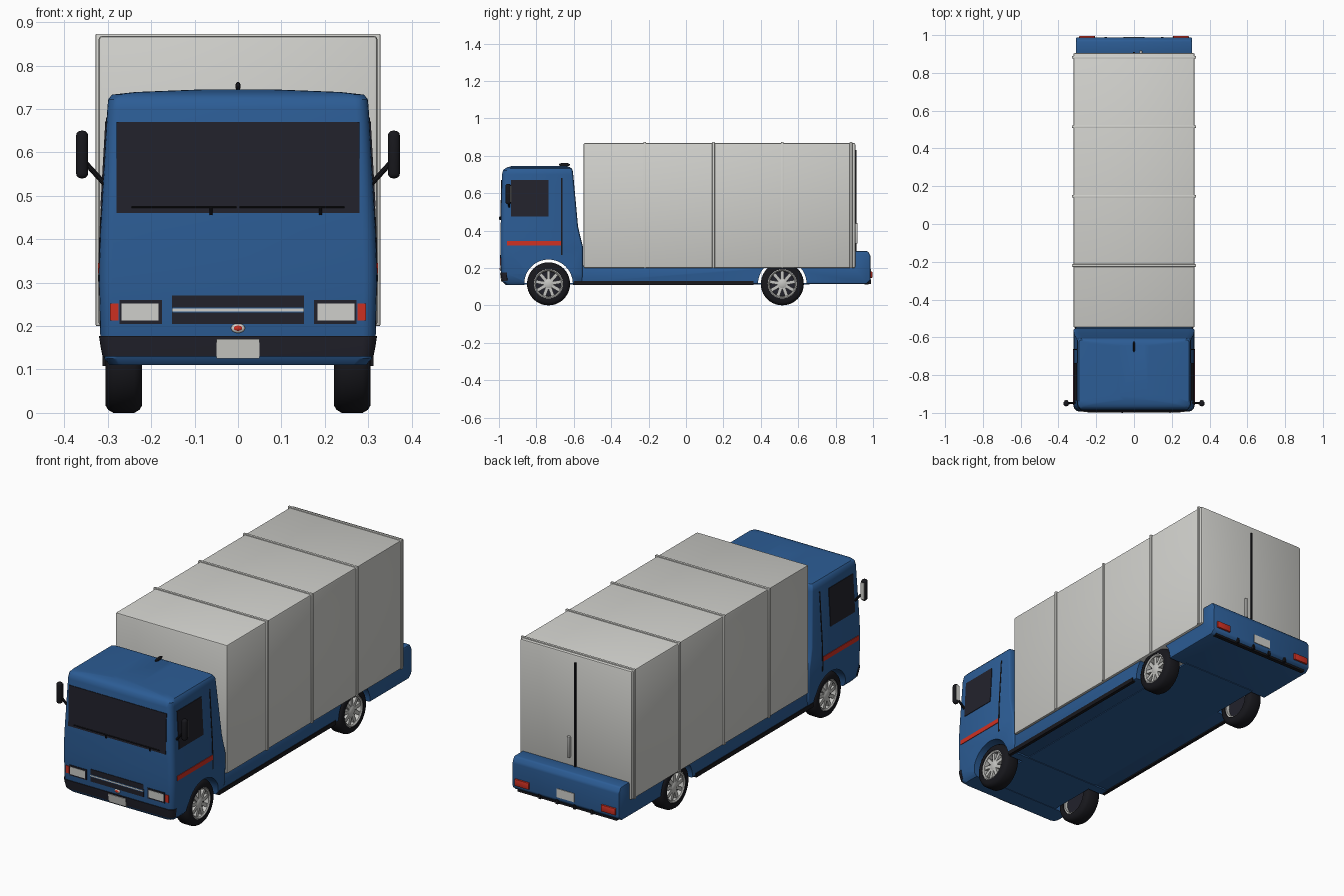
import bpy, bmesh, math
from mathutils import Vector, Matrix

if "Cube" in bpy.data.objects:
    bpy.data.objects.remove(bpy.data.objects["Cube"])


def mat(name, r, g, b):
    m = bpy.data.materials.new(name)
    m.diffuse_color = (r, g, b, 1)
    m.use_nodes = True
    m.node_tree.nodes["Principled BSDF"].inputs["Base Color"].default_value = m.diffuse_color
    return m


BLUE = mat("cab blue", 0.025, 0.108, 0.30)
PALE = mat("pale grey", 0.64, 0.64, 0.61)
GLASS = mat("dark glass", 0.016, 0.016, 0.025)
BLACK = mat("rubber black", 0.009, 0.009, 0.012)
RED = mat("signal red", 0.62, 0.03, 0.016)
METAL = mat("wheel metal", 0.56, 0.56, 0.54)


def apply_mods(o):
    bpy.context.view_layer.objects.active = o
    for m in list(o.modifiers):
        bpy.ops.object.modifier_apply(modifier=m.name)


def finish(name, bm, m, bevel=0, seg=2, cutters=(), angle=35):
    bmesh.ops.recalc_face_normals(bm, faces=bm.faces)
    me = bpy.data.meshes.new(name)
    bm.to_mesh(me)
    bm.free()
    me.materials.append(m)
    o = bpy.data.objects.new(name, me)
    bpy.context.collection.objects.link(o)
    if bevel:
        b = o.modifiers.new("bevel", 'BEVEL')
        b.width, b.segments = bevel, seg
    for c in cutters:
        b = o.modifiers.new("cut", 'BOOLEAN')
        b.operation, b.object, b.solver = 'DIFFERENCE', c, 'EXACT'
    bpy.ops.object.select_all(action='DESELECT')
    o.select_set(True)
    apply_mods(o)
    bpy.ops.object.shade_smooth_by_angle(angle=math.radians(angle))
    return o


def box(name, x0, x1, y0, y1, z0, z1, m, bevel=0, seg=2):
    bm = bmesh.new()
    mtx = Matrix.Translation(((x0 + x1) / 2, (y0 + y1) / 2, (z0 + z1) / 2)) @ \
        Matrix.Diagonal((x1 - x0, y1 - y0, z1 - z0, 1))
    bmesh.ops.create_cube(bm, size=1, matrix=mtx)
    return finish(name, bm, m, bevel, seg)


def loft(name, rings, m, cutters=()):
    bm = bmesh.new()
    loops = [[bm.verts.new(p) for p in r] for r in rings]
    n = len(loops[0])
    for a, b in zip(loops, loops[1:]):
        for i in range(n):
            bm.faces.new((a[i], a[(i + 1) % n], b[(i + 1) % n], b[i]))
    bm.faces.new(loops[0])
    bm.faces.new(loops[-1])
    return finish(name, bm, m, cutters=cutters)


def lathe(name, prof, m, centre, closed=False, n=40):
    """Spin (x, radius) points about the x axis."""
    bm = bmesh.new()
    loops = []
    for i in range(n):
        a = math.tau * i / n
        loops.append([bm.verts.new((centre[0] + x, centre[1] + r * math.cos(a),
                                    centre[2] + r * math.sin(a))) for x, r in prof])
    k = len(prof)
    for i in range(n):
        a, b = loops[i], loops[(i + 1) % n]
        for j in range(k if closed else k - 1):
            bm.faces.new((a[j], a[(j + 1) % k], b[(j + 1) % k], b[j]))
    bmesh.ops.remove_doubles(bm, verts=bm.verts, dist=1e-5)
    return finish(name, bm, m)


def rod(name, a, b, r, m):
    a, b = Vector(a), Vector(b)
    d = b - a
    bm = bmesh.new()
    mtx = Matrix.Translation((a + b) / 2) @ d.to_track_quat('Z', 'Y').to_matrix().to_4x4()
    bmesh.ops.create_cone(bm, cap_ends=True, segments=10, radius1=r, radius2=r,
                          depth=d.length, matrix=mtx)
    return finish(name, bm, m)


def ellipsoid(name, c, s, m):
    bm = bmesh.new()
    bmesh.ops.create_uvsphere(bm, u_segments=20, v_segments=12, radius=1,
                              matrix=Matrix.Translation(c) @ Matrix.Diagonal((*s, 1)))
    return finish(name, bm, m, angle=60)


# Cab shape by height: z, half width, front y, back y
CAB = [(0.11, 0.295, -0.965, -0.56), (0.125, 0.308, -0.98, -0.55), (0.17, 0.317, -0.988, -0.55),
       (0.31, 0.320, -0.992, -0.55), (0.36, 0.319, -0.992, -0.563), (0.42, 0.317, -0.991, -0.577),
       (0.70, 0.301, -0.984, -0.603), (0.722, 0.299, -0.978, -0.606), (0.733, 0.290, -0.966, -0.612),
       (0.739, 0.235, -0.952, -0.622), (0.745, 0.08, -0.93, -0.64)]


def cab_at(z):
    for a, b in zip(CAB, CAB[1:]):
        if a[0] <= z <= b[0]:
            t = (z - a[0]) / (b[0] - a[0])
            return [p + (q - p) * t for p, q in zip(a, b)]


def ring(z, hw, yf, yb, r=0.03, n=5):
    pts = []
    for cx, cy, a0 in ((hw - r, yb - r / 3, 0), (-hw + r, yb - r / 3, 90),
                       (-hw + r, yf + r, 180), (hw - r, yf + r, 270)):
        for i in range(n + 1):
            a = math.radians(a0 + 90 * i / n)
            ry = r / 3 if a0 < 180 else r
            pts.append((cx + r * math.cos(a), cy + ry * math.sin(a), z))
    return pts


def panel(name, face, u0, u1, z0, z1, m, lift=0.003):
    """Thin plate following the cab wall; face is 'front' or the side sign."""
    zs = sorted({z0, z1} | {c[0] for c in CAB if z0 < c[0] < z1})
    rings = []
    for d in (lift, -0.004):
        row = []
        for u in (u0, u1):
            for z in (zs if u == u0 else zs[::-1]):
                _, hw, yf, _ = cab_at(z)
                row.append((u, yf - d, z) if face == 'front' else (face * (hw + d), u, z))
        rings.append(row)
    return loft(name, rings, m)


# Wheel arch cutters
AXLES = (-0.735, 0.515)
cutters = []
for y in AXLES:
    c = lathe("arch_cutter", [(-0.5, 0), (-0.5, 0.13), (0.5, 0.13), (0.5, 0)], BLUE, (0, y, 0.115), n=48)
    c.hide_render = True
    cutters.append(c)

# Cab, chassis and floor
loft("cab", [ring(*c) for c in CAB], BLUE, cutters)
bm = bmesh.new()
f = bm.faces.new([bm.verts.new((-0.308, y, z)) for y, z in (
    (-0.58, 0.115), (0.965, 0.115), (0.987, 0.135), (0.987, 0.265), (0.972, 0.29),
    (0.89, 0.29), (0.89, 0.212), (-0.58, 0.212))])
ext = bmesh.ops.extrude_face_region(bm, geom=[f])
bmesh.ops.translate(bm, vec=(0.616, 0, 0), verts=[v for v in ext["geom"] if isinstance(v, bmesh.types.BMVert)])
finish("chassis", bm, BLUE, bevel=0.007, cutters=cutters)
box("floor_plate", -0.215, 0.215, -0.88, 0.66, 0.112, 0.12, BLUE)

# Cargo box with ribs, door seam and handle
box("cargo_box", -0.321, 0.321, -0.548, 0.905, 0.20, 0.868, PALE, 0.008)
for y in (-0.22, 0.147, 0.515, 0.882):
    box("cargo_rib", -0.328, 0.328, y - 0.007, y + 0.007, 0.20, 0.873, PALE, 0.003)
box("door_seam", -0.004, 0.004, 0.90, 0.911, 0.28, 0.83, BLACK)
box("door_handle", 0.028, 0.044, 0.90, 0.918, 0.33, 0.44, METAL, 0.004)

# Windscreen and wipers
panel("windscreen", 'front', -0.28, 0.28, 0.46, 0.67, GLASS)
for x0, x1, p in ((-0.245, -0.003, -0.062), (0.003, 0.245, 0.19)):
    rod("wiper_blade", (x0, -0.996, 0.474), (x1, -0.996, 0.474), 0.0025, BLACK)
    rod("wiper_arm", (p, -0.994, 0.456), (p, -0.997, 0.474), 0.004, BLACK)

# Grille, bumper, plate and badge
panel("grille", 'front', -0.152, 0.152, 0.205, 0.27, GLASS)
panel("grille_gap", 'front', -0.152, 0.152, 0.231, 0.243, BLUE, 0.004)
panel("grille_strip", 'front', -0.152, 0.152, 0.234, 0.240, PALE, 0.005)
bumper = []
for z in (0.13, 0.15, 0.177):
    _, hw, yf, _ = cab_at(z)
    bumper.append(ring(z, hw + 0.003, yf - 0.004, -0.95))
loft("front_bumper", bumper, GLASS)
panel("front_plate", 'front', -0.05, 0.05, 0.125, 0.17, PALE, 0.007)
ellipsoid("badge_rim", (0, -0.989, 0.195), (0.016, 0.006, 0.011), PALE)
ellipsoid("badge_centre", (0, -0.991, 0.195), (0.011, 0.006, 0.007), RED)

for s in (-1, 1):
    # Lamps
    panel("headlight_frame", 'front', s * 0.175, s * 0.273, 0.205, 0.26, GLASS)
    panel("headlight", 'front', s * 0.183, s * 0.268, 0.213, 0.252, PALE, 0.005)
    panel("indicator", 'front', s * 0.275, s * 0.295, 0.213, 0.252, RED)
    box("tail_light", min(s * 0.207, s * 0.29), max(s * 0.207, s * 0.29), 0.97, 0.996, 0.147, 0.182, RED, 0.003)
    # Cab sides
    panel("side_window", s, -0.935, -0.735, 0.475, 0.67, GLASS)
    panel("side_stripe", s, -0.958, -0.667, 0.321, 0.345, RED)
    panel("door_gap", s, -0.667, -0.661, 0.27, 0.68, BLACK, 0.002)
    box("sill_strip", min(s * 0.295, s * 0.312), max(s * 0.295, s * 0.312), -0.60, 0.36, 0.108, 0.13, BLACK)
    # Mirrors
    box("mirror_housing", s * 0.359 - 0.014, s * 0.359 + 0.014, -0.965, -0.935, 0.54, 0.65, BLACK, 0.012, 3)
    box("mirror_glass", s * 0.359 - 0.009, s * 0.359 + 0.009, -0.94, -0.933, 0.553, 0.637, PALE)
    rod("mirror_arm", (s * 0.305, -0.945, 0.525), (s * 0.355, -0.95, 0.58), 0.006, BLACK)
    # Wheels
    for y in AXLES:
        c = (s * 0.263, y, 0.115)
        lathe("tyre", [(-0.042, 0.078), (-0.042, 0.098), (-0.036, 0.108), (-0.024, 0.115), (0.024, 0.115),
                       (0.036, 0.108), (0.042, 0.098), (0.042, 0.078)], BLACK, c, True)
        lathe("rim", [(s * x, r) for x, r in ((0.005, 0.066), (0.036, 0.068), (0.041, 0.074), (0.038, 0.081),
                                              (-0.036, 0.081), (-0.036, 0.07))], METAL, c, True)
        lathe("wheel_back", [(s * 0.012, 0), (s * 0.012, 0.07), (-s * 0.02, 0.07), (-s * 0.02, 0)], GLASS, c)
        lathe("hub", [(s * 0.01, 0.03), (s * 0.03, 0.027), (s * 0.036, 0.016), (s * 0.036, 0)], METAL, c, n=24)
        bm = bmesh.new()
        for i in range(9):
            rot = Matrix.Rotation(math.tau * i / 9, 4, 'X')
            bmesh.ops.create_cube(bm, size=1, matrix=Matrix.Translation((c[0] + s * 0.022, c[1], c[2])) @ rot
                                  @ Matrix.Translation((0, 0, 0.046)) @ Matrix.Diagonal((0.02, 0.018, 0.052, 1)))
        finish("wheel_spokes", bm, METAL)

# Tail details
box("rear_plate", -0.05, 0.05, 0.98, 0.990, 0.15, 0.195, PALE)
box("rear_strip", -0.285, 0.285, 0.955, 0.975, 0.111, 0.122, BLACK)
for x in (-0.15, -0.05, 0.05, 0.15):
    box("rear_notch", x - 0.006, x + 0.006, 0.96, 0.989, 0.113, 0.137, BLACK)

# Roof antenna
ellipsoid("roof_antenna", (0, -0.65, 0.752), (0.006, 0.03, 0.01), BLACK)
